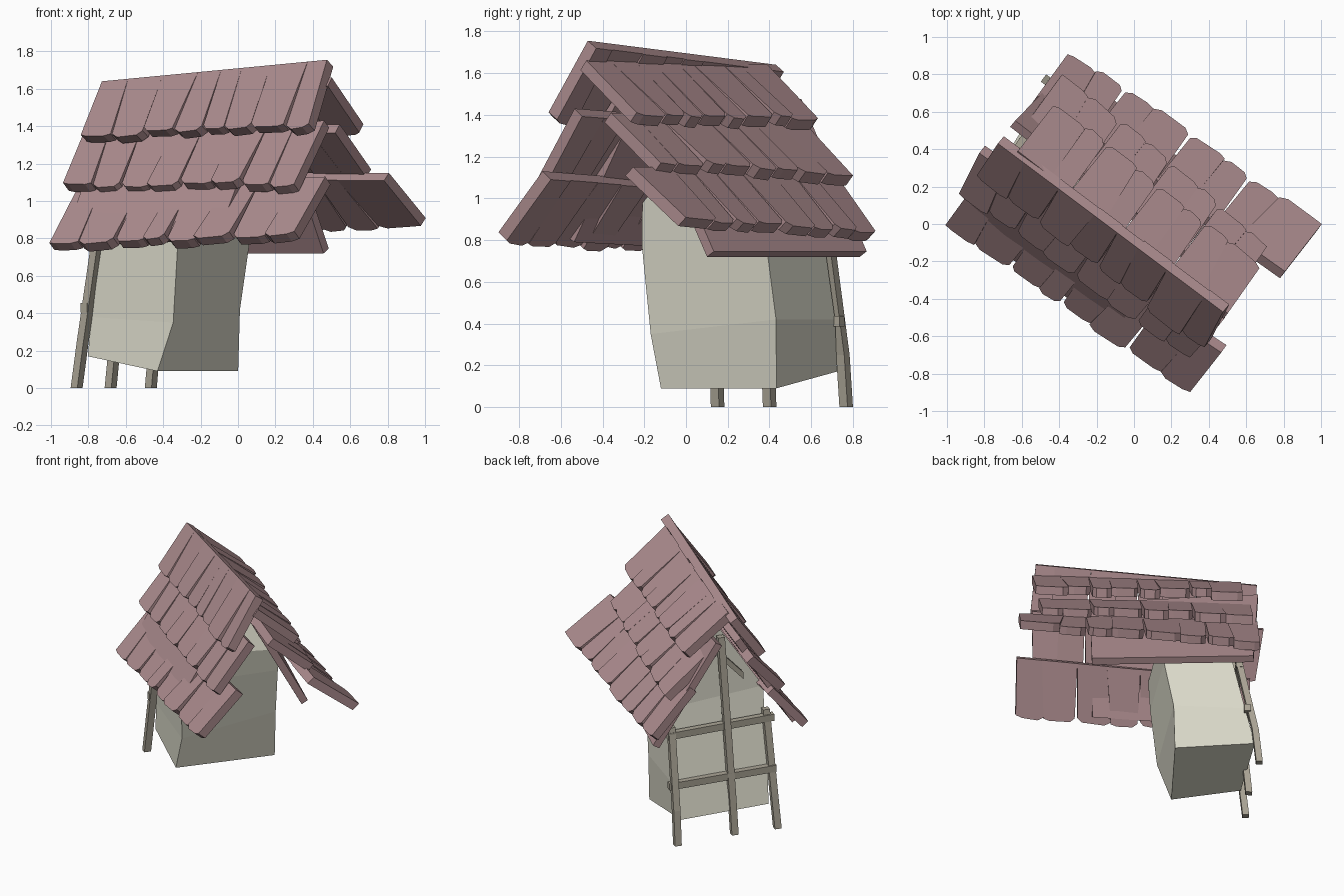
import bpy, bmesh, random
from mathutils import Vector

random.seed(4)
if bpy.data.objects.get("Cube"):
    bpy.data.objects.remove(bpy.data.objects["Cube"], do_unlink=True)


def material(name, rgb):
    m = bpy.data.materials.new(name)
    m.use_nodes = True
    m.diffuse_color = (*rgb, 1)
    m.node_tree.nodes["Principled BSDF"].inputs["Base Color"].default_value = (*rgb, 1)
    return m


ROOF = material("dusty_rose_wood", (0.41, 0.26, 0.27))
WALL = material("pale_plaster", (0.72, 0.71, 0.60))
POST = material("grey_timber", (0.40, 0.37, 0.30))


def place(p):
    """Turn (along ridge, across ridge, height) into world space."""
    u, v, z = p
    return Vector((0.81 * u + 0.59 * v, 0.81 * v - 0.59 * u, z))


def finish(name, bm, mat):
    bmesh.ops.recalc_face_normals(bm, faces=bm.faces)
    mesh = bpy.data.meshes.new(name)
    bm.to_mesh(mesh)
    bm.free()
    mesh.materials.append(mat)
    ob = bpy.data.objects.new(name, mesh)
    bpy.context.collection.objects.link(ob)
    return ob


def add_slab(bm, outline, offset):
    """Closed slab between an outline and its shifted copy."""
    a = [bm.verts.new(p) for p in outline]
    b = [bm.verts.new(p + offset) for p in outline]
    bm.faces.new(a)
    bm.faces.new(b[::-1])
    for i in range(len(a)):
        j = (i + 1) % len(a)
        bm.faces.new((a[i], b[i], b[j], a[j]))


def down_normal(c):
    n = (c[1] - c[0]).cross(c[3] - c[0]).normalized()
    return n if n.z < 0 else -n


def tile_row(name, corners, cuts, thick=0.06):
    """Corners: top left, top right, eave right, eave left."""
    c = [place(p) for p in corners]
    down = down_normal(c)

    def at(s, t):
        return c[0].lerp(c[1], s).lerp(c[3].lerp(c[2], s), t)

    bm = bmesh.new()
    for s0, s1 in zip(cuts, cuts[1:]):
        w = s1 - s0
        mid = s0 + w * random.uniform(0.4, 0.62)    # fold in the shingle
        slant = w * random.uniform(-0.1, 0.1)
        reach = random.uniform(1.0, 1.05)
        left = s0 if s0 == 0 else s0 + 0.006
        right = s1 if s1 == 1 else s1 - 0.006
        halves = (
            [(s0, 0), (mid + slant, 0), (mid, reach - 0.02),
             (mid - 0.1 * w, reach + 0.01), (s0 + 0.1 * w, reach),
             (left, 1 if s0 == 0 else reach - 0.07)],
            [(mid + slant, 0), (s1, 0), (right, 1 if s1 == 1 else reach - 0.07),
             (s1 - 0.1 * w, reach), (mid + 0.1 * w, reach + 0.02),
             (mid, reach - 0.04)])
        for pts in halves:
            lift = down * random.uniform(-0.014, 0.014)
            add_slab(bm, [at(s, t) + lift * t for s, t in pts],
                     down * thick * random.uniform(0.95, 1.1))
    finish(name, bm, ROOF)


# Three overlapping tile rows on each slope
tile_row("tiles_front_low", [(-0.81, -0.35, 1.06), (0.78, -0.28, 1.13),
                             (0.77, -0.55, 0.84), (-0.81, -0.59, 0.77)],
         [0, 0.26, 0.47, 0.74, 1])
tile_row("tiles_front_mid", [(-0.89, -0.18, 1.36), (0.685, -0.16, 1.43),
                             (0.66, -0.41, 1.10), (-0.85, -0.41, 1.09)],
         [0, 0.24, 0.5, 0.77, 1])
tile_row("tiles_front_top", [(-0.84, -0.08, 1.64), (0.66, -0.10, 1.755),
                             (0.69, -0.32, 1.42), (-0.83, -0.28, 1.35)],
         [0, 0.27, 0.53, 0.75, 1])
tile_row("tiles_back_low", [(-0.82, 0.25, 1.16), (0.80, 0.27, 1.15),
                            (0.81, 0.58, 0.90), (-0.82, 0.53, 0.85)],
         [0, 0.22, 0.48, 0.72, 1])
tile_row("tiles_back_mid", [(-0.78, 0.09, 1.40), (0.65, 0.03, 1.41),
                            (0.645, 0.33, 1.18), (-0.78, 0.42, 1.11)],
         [0, 0.28, 0.52, 0.76, 1])
tile_row("tiles_back_top", [(-0.73, -0.05, 1.64), (0.685, -0.09, 1.66),
                            (0.68, 0.21, 1.42), (-0.72, 0.26, 1.39)],
         [0, 0.25, 0.5, 0.73, 1])


# Boarding beneath the tiles
def board(name, corners):
    c = [place(p) for p in corners]
    bm = bmesh.new()
    add_slab(bm, c, -down_normal(c) * 0.05)
    finish(name, bm, ROOF)


board("boarding_front", [(-0.76, -0.09, 1.42), (0.27, -0.11, 1.42),
                         (0.25, -0.48, 0.79), (-0.76, -0.50, 0.76)])
board("boarding_back", [(-0.84, 0.03, 1.45), (0.30, 0.0, 1.36),
                        (0.31, 0.35, 0.72), (-0.78, 0.46, 0.72)])

# Plaster house body: leaning rings topped by a gable
rings = [
    [(-0.277, -0.35, 0.09), (-0.254, 0.35, 0.09), (-0.80, 0.31, 0.17), (-0.748, -0.334, 0.17)],
    [(-0.18, -0.34, 0.35), (-0.245, 0.354, 0.42), (-0.73, 0.35, 0.42), (-0.72, -0.34, 0.38)],
    [(-0.135, -0.36, 0.78), (-0.18, 0.347, 0.76), (-0.65, 0.35, 0.76), (-0.65, -0.34, 0.78)],
    [(-0.12, -0.345, 1.0), (-0.15, 0.335, 0.93), (-0.62, 0.33, 0.93), (-0.62, -0.34, 1.0)],
]
bm = bmesh.new()
vs = [[bm.verts.new(place(p)) for p in ring] for ring in rings]
bm.faces.new(vs[0])
for lo, hi in zip(vs, vs[1:]):
    for i in range(4):
        j = (i + 1) % 4
        bm.faces.new((lo[i], lo[j], hi[j], hi[i]))
top = vs[-1]
apex_a = bm.verts.new(place((-0.33, -0.03, 1.47)))
apex_b = bm.verts.new(place((-0.60, -0.03, 1.47)))
bm.faces.new((top[0], top[1], apex_a))
bm.faces.new((top[2], top[3], apex_b))
bm.faces.new((top[1], top[2], apex_b, apex_a))
bm.faces.new((top[3], top[0], apex_a, apex_b))
finish("house_body", bm, WALL)


# Timber frame on the rear gable
def beam(name, path, a, b):
    """Square timber through path points; a and b are half-width directions."""
    bm = bmesh.new()
    loops = []
    for p in path:
        o = Vector(p)
        loops.append([bm.verts.new(place(o + a * i + b * j))
                      for i, j in ((-1, -1), (1, -1), (1, 1), (-1, 1))])
    bm.faces.new(loops[0])
    bm.faces.new(loops[-1])
    for lo, hi in zip(loops, loops[1:]):
        for i in range(4):
            j = (i + 1) % 4
            bm.faces.new((lo[i], lo[j], hi[j], hi[i]))
    finish(name, bm, POST)


U, V, Z = Vector((0.022, 0, 0)), Vector((0, 0.024, 0)), Vector((0, 0, 0.025))
beam("post_front", [(-0.785, -0.385, 0), (-0.755, -0.37, 0.25), (-0.67, -0.34, 0.85)], U, V)
beam("post_middle", [(-0.785, -0.077, 0), (-0.76, -0.07, 0.25), (-0.635, -0.03, 1.42)], U, V)
beam("post_back", [(-0.827, 0.345, 0), (-0.80, 0.345, 0.25), (-0.68, 0.34, 0.82)], U, V)
beam("rail_low", [(-0.735, -0.39, 0.43), (-0.745, 0.38, 0.41)], U, Z)
beam("rail_high", [(-0.685, -0.39, 0.79), (-0.69, 0.37, 0.76)], U, Z)
beam("gable_brace", [(-0.64, -0.03, 1.28), (-0.65, -0.18, 1.12)], U, Z)
